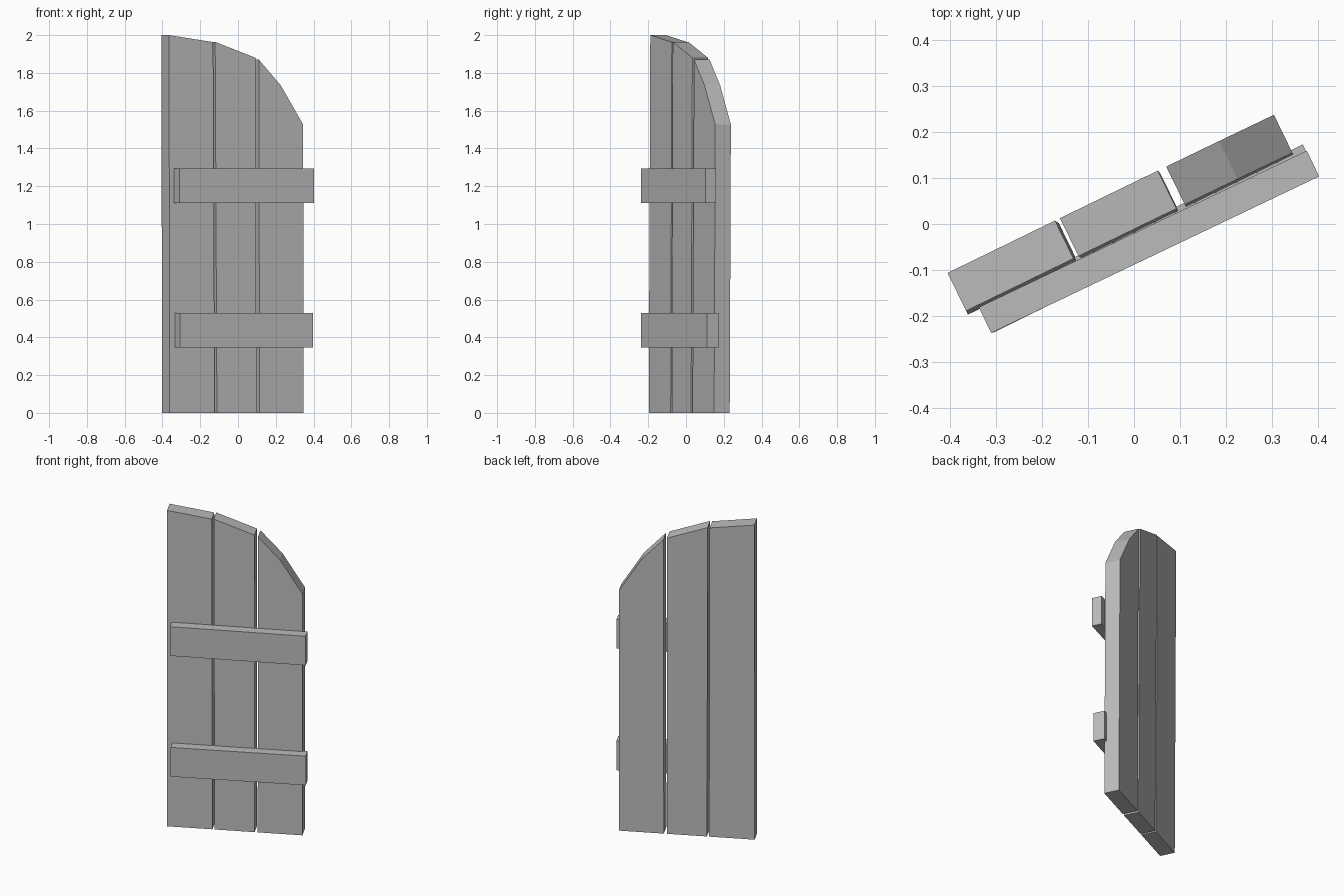
import bpy, bmesh
from math import radians
from mathutils import Matrix, Vector

cube = bpy.data.objects.get("Cube")
if cube:
    bpy.data.objects.remove(cube, do_unlink=True)

# Single grey for all boards
grey = bpy.data.materials.new("plain grey")
grey.use_nodes = True
colour = (0.5, 0.5, 0.5, 1)
grey.diffuse_color = colour
grey.node_tree.nodes["Principled BSDF"].inputs["Base Color"].default_value = colour


def board(name, outline, depth, origin, angle, lean=0.0):
    """Extrude an outline in the (width, height) plane backwards, then place it."""
    bm = bmesh.new()
    front = bm.faces.new([bm.verts.new((x, 0, z)) for x, z in outline])
    back = bmesh.ops.extrude_face_region(bm, geom=[front])["geom"]
    moved = [v for v in back if isinstance(v, bmesh.types.BMVert)]
    bmesh.ops.translate(bm, verts=moved, vec=(0, depth, 0))
    for v in bm.verts:
        v.co.y += lean * v.co.z
    bmesh.ops.recalc_face_normals(bm, faces=bm.faces)
    bm.transform(Matrix.Translation(Vector(origin)) @ Matrix.Rotation(radians(angle), 4, 'Z'))
    mesh = bpy.data.meshes.new(name)
    bm.to_mesh(mesh)
    bm.free()
    mesh.materials.append(grey)
    obj = bpy.data.objects.new(name, mesh)
    bpy.context.collection.objects.link(obj)


# Upright planks, leaning back slightly, with a stepped arch along the top
planks = {
    "right_plank": [(-0.411, 0), (-0.146, 0), (-0.151, 1.963), (-0.411, 2)],
    "middle_plank": [(-0.133, 0), (0.1, 0), (0.098, 1.88), (-0.139, 1.964)],
    "left_plank": [(0.118, 0), (0.378, 0), (0.378, 1.527), (0.246, 1.735), (0.118, 1.87)],
}
for name, outline in planks.items():
    board(name, outline, 0.092, (0.008, -0.017, 0), 26, lean=0.0045)

# Cross battens on the front, each turned a touch differently
for name, length, depth, x, z, angle in (
        ("upper_batten", 0.791, 0.062, -0.311, 1.11, 25.5),
        ("lower_batten", 0.786, 0.069, -0.307, 0.345, 26.3)):
    outline = [(0, 0), (length, 0), (length, 0.185), (0, 0.185)]
    board(name, outline, depth, (x, -0.237, z), angle)
